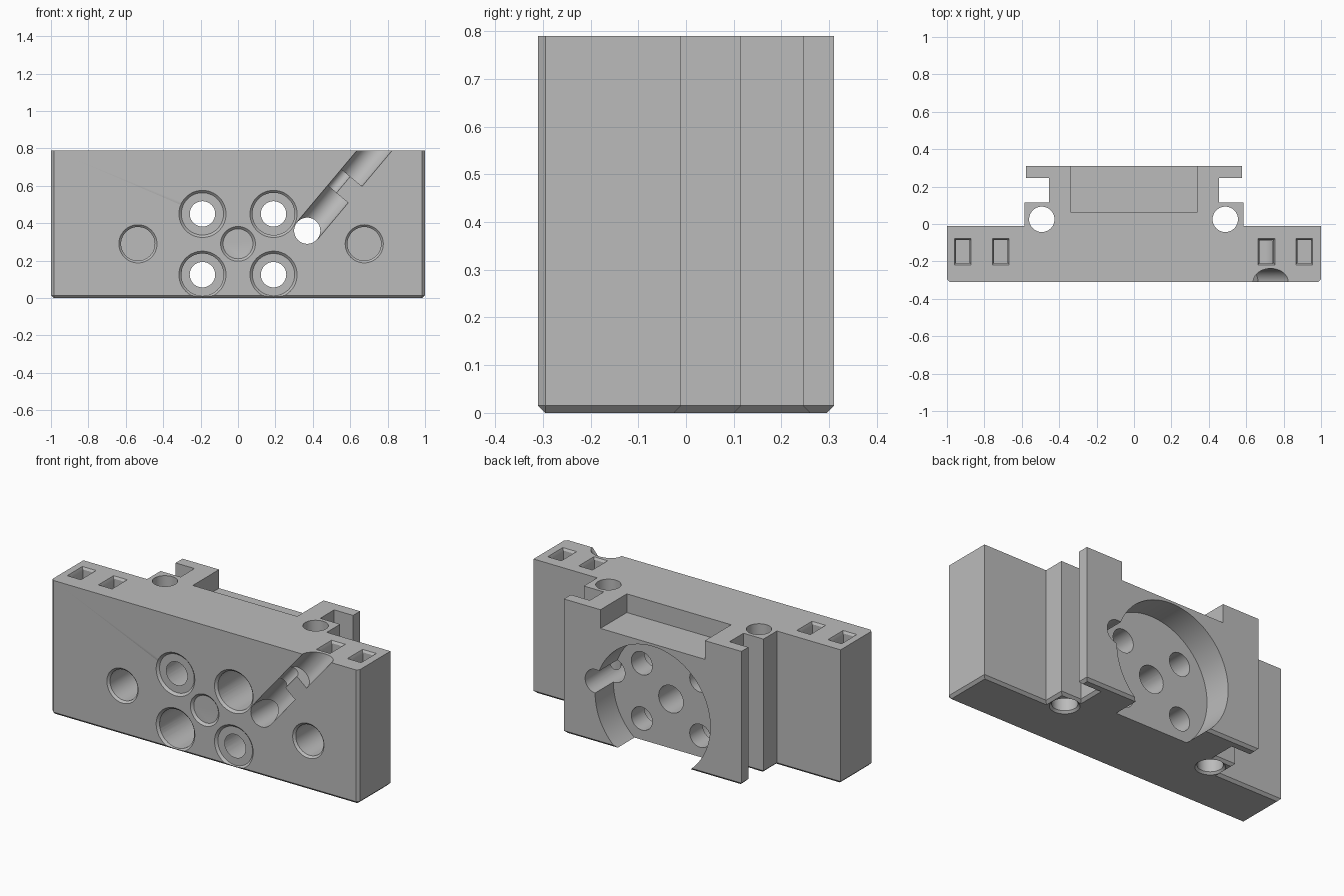
import bpy, bmesh, math
from mathutils import Vector, Matrix

cube = bpy.data.objects.get("Cube")
if cube:
    bpy.data.objects.remove(cube, do_unlink=True)

grey = bpy.data.materials.new("plain grey")
grey.use_nodes = True
COLOR = (0.5, 0.5, 0.5, 1)
grey.diffuse_color = COLOR
grey.node_tree.nodes["Principled BSDF"].inputs["Base Color"].default_value = COLOR

HEIGHT, FRONT, BACK, CHAMFER = 0.79, -0.31, 0.31, 0.015


def make_object(name, bm):
    bmesh.ops.recalc_face_normals(bm, faces=bm.faces)
    mesh = bpy.data.meshes.new(name)
    bm.to_mesh(mesh)
    bm.free()
    mesh.materials.append(grey)
    ob = bpy.data.objects.new(name, mesh)
    bpy.context.collection.objects.link(ob)
    return ob


# Carriage block: plan profile pulled upward, bottom and front corners chamfered
half = [(1, FRONT), (1, -0.01), (0.585, -0.01), (0.585, 0.115),
        (0.455, 0.115), (0.455, 0.245), (0.578, 0.245), (0.578, BACK)]
outline = half + [(-x, y) for x, y in reversed(half)]
bm = bmesh.new()
base = bm.faces.new([bm.verts.new((x, y, 0)) for x, y in outline])
top = bmesh.ops.extrude_face_region(bm, geom=[base])["geom"]
bmesh.ops.translate(bm, verts=[v for v in top if isinstance(v, bmesh.types.BMVert)],
                    vec=(0, 0, HEIGHT))
bmesh.ops.recalc_face_normals(bm, faces=bm.faces)


def chamfered(edge):
    a, b = (v.co for v in edge.verts)
    at_bottom = a.z < 0.001 and b.z < 0.001
    front_corner = abs(a.z - b.z) > 0.1 and a.y < FRONT + 0.001
    return at_bottom or front_corner


bmesh.ops.bevel(bm, geom=[e for e in bm.edges if chamfered(e)], offset=CHAMFER,
                segments=1, affect='EDGES')
block = make_object("carriage_block", bm)


def cut(bm):
    """Subtract a closed shape from the block."""
    cutter = make_object("cutter", bm)
    cutter.hide_render = True
    mod = block.modifiers.new("cut", 'BOOLEAN')
    mod.operation, mod.solver, mod.object = 'DIFFERENCE', 'EXACT', cutter
    bpy.context.view_layer.objects.active = block
    bpy.ops.object.modifier_apply(modifier=mod.name)
    bpy.data.objects.remove(cutter, do_unlink=True)


def cone(start, end, r1, r2=None, sides=48):
    start, end = Vector(start), Vector(end)
    axis = end - start
    turn = Vector((0, 0, 1)).rotation_difference(axis).to_matrix().to_4x4()
    bm = bmesh.new()
    bmesh.ops.create_cone(bm, cap_ends=True, segments=sides, radius1=r1,
                          radius2=r1 if r2 is None else r2, depth=axis.length,
                          matrix=Matrix.Translation((start + end) / 2) @ turn)
    cut(bm)


def box(low, high, taper=1.0):
    low, high = Vector(low), Vector(high)
    mid, size = (low + high) / 2, high - low
    bm = bmesh.new()
    bmesh.ops.create_cube(bm, size=1)
    for v in bm.verts:
        k = taper if v.co.z < 0 else 1
        v.co = mid + Vector((v.co.x * size.x * k, v.co.y * size.y * k, v.co.z * size.z))
    cut(bm)


def front_hole(x, z, radius, depth, rim=0.0):
    cone((x, FRONT - 0.05, z), (x, FRONT + depth, z), radius)
    if rim:
        cone((x, FRONT - rim, z), (x, FRONT + rim, z), radius + 2 * rim, radius)


# Top recess and round back pocket
box((-0.34, 0.065, 0.68), (0.34, 0.5, 1))
cone((0, 0.14, 0.29), (0, 0.5, 0.29), 0.375, sides=96)

# Counterbored screw holes around the centre bore
for x in (-0.19, 0.19):
    for z in (0.125, 0.45):
        front_hole(x, z, 0.113, 0.33, 0.013)
        front_hole(x, z, 0.068, 1)
front_hole(0, 0.29, 0.08, 1, 0.013)

# Blind side holes
for x in (-0.535, 0.675):
    front_hole(x, 0.29, 0.09, 0.22, 0.012)

# Cable hole and slanted channel with a retaining rib
front_hole(0.37, 0.36, 0.07, 1)
along = Vector((math.cos(math.radians(50)), 0, math.sin(math.radians(50))))
across = Vector((along.z, 0, -along.x))
origin = Vector((0.37, FRONT, 0.36))
cone(origin, origin + along * 0.255, 0.072)
cone(origin + along * 0.37, origin + along * 0.9, 0.072)
shift = across * -0.041
cone(origin + along * 0.2 + shift, origin + along * 0.42 + shift, 0.031)

# Vertical rod holes, flared at the bottom
for x in (-0.493, 0.488):
    cone((x, 0.025, -0.1), (x, 0.025, 1), 0.068)
    cone((x, 0.025, -0.012), (x, 0.025, 0.012), 0.092, 0.068)

# Rectangular top sockets with sloped lips
for x in (-0.915, -0.712, 0.708, 0.91):
    box((x - 0.036, -0.21, 0.35), (x + 0.036, -0.085, 1))
    box((x - 0.045, -0.219, HEIGHT - 0.02), (x + 0.045, -0.076, HEIGHT + 0.001), 0.8)

# Smooth bores, crisp edges
bpy.ops.object.select_all(action='DESELECT')
block.select_set(True)
bpy.context.view_layer.objects.active = block
bpy.ops.object.shade_smooth_by_angle(angle=math.radians(25))
